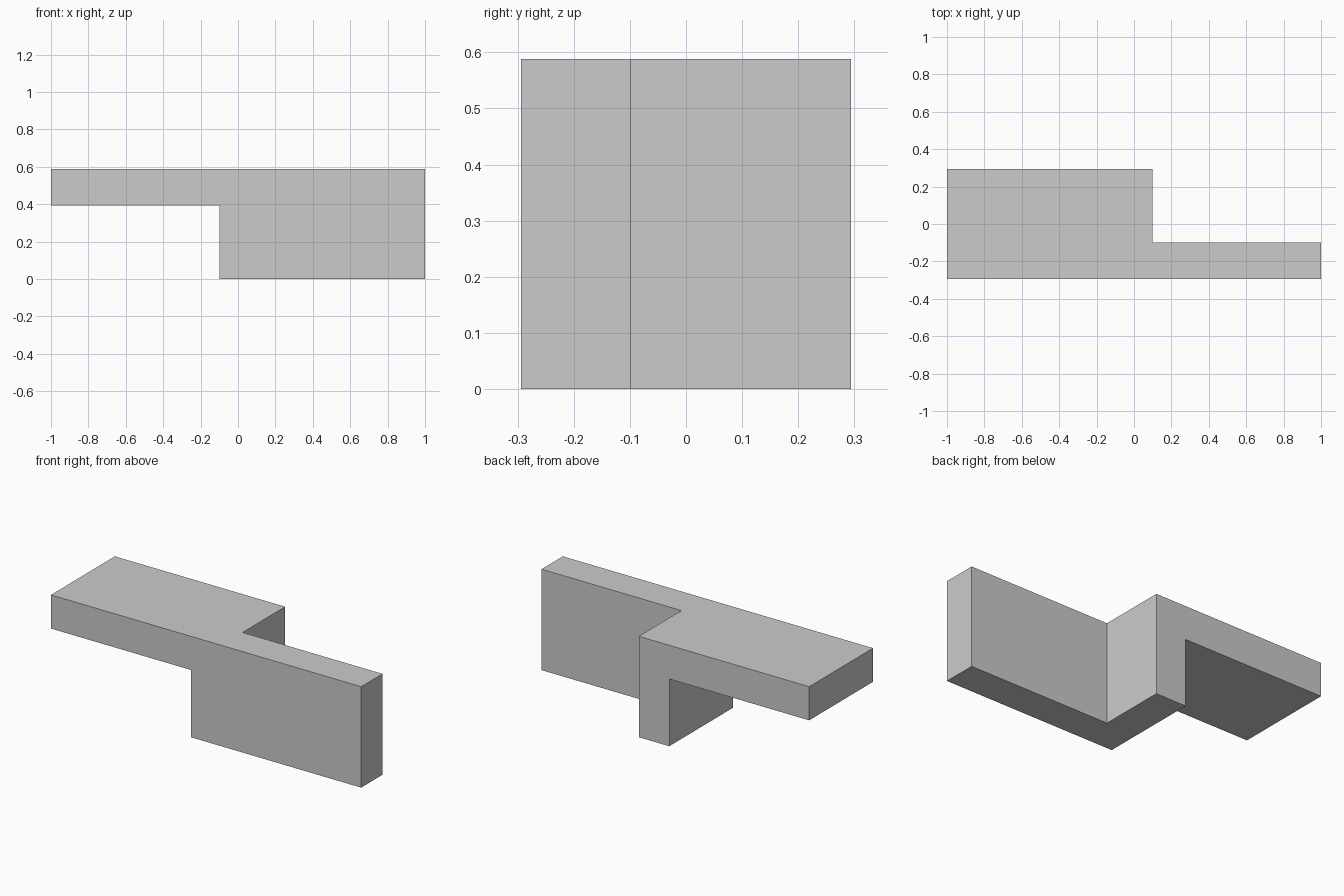
import bpy, bmesh
from math import sin, cos, pi, asin, acos
from mathutils import Matrix, Vector

if "Cube" in bpy.data.objects:
    bpy.data.objects.remove(bpy.data.objects["Cube"], do_unlink=True)

MM = 2 / 102                       # drawn in millimetres, 102 long
LONG, SIDE, THICK, STEP = 51, 15, 10, 5
HOLE_X, SLOT_X = 40, 11
RING, TIP = 7, 4                   # radii of the two ends of the keyhole

grey = bpy.data.materials.new("plain grey")
grey.use_nodes = True
colour = (0.6, 0.6, 0.6, 1)
grey.diffuse_color = colour
grey.node_tree.nodes["Principled BSDF"].inputs["Base Color"].default_value = colour


def prism(name, outline, low, high, frame=Matrix()):
    """Extrude an outline from low to high, then place it with frame."""
    bm = bmesh.new()
    face = bm.faces.new([bm.verts.new((x, y, low)) for x, y in outline])
    extruded = bmesh.ops.extrude_face_region(bm, geom=[face])["geom"]
    tops = [v for v in extruded if isinstance(v, bmesh.types.BMVert)]
    bmesh.ops.translate(bm, verts=tops, vec=(0, 0, high - low))
    bm.transform(Matrix.Scale(MM, 4) @ frame)
    bmesh.ops.recalc_face_normals(bm, faces=bm.faces)
    mesh = bpy.data.meshes.new(name)
    bm.to_mesh(mesh)
    bm.free()
    mesh.materials.append(grey)
    obj = bpy.data.objects.new(name, mesh)
    bpy.context.collection.objects.link(obj)
    return obj


def rect(x0, x1, y0, y1):
    return [(x0, y0), (x1, y0), (x1, y1), (x0, y1)]


def arc(cx, radius, start, end, steps=48):
    return [(cx + radius * cos(start + (end - start) * i / steps),
             radius * sin(start + (end - start) * i / steps)) for i in range(steps + 1)]


def circle(radius):
    return arc(HOLE_X, radius, 0, 2 * pi)[:-1]


def keyhole():
    """Round end about the screw, then a taper to a smaller round tip."""
    neck = pi - acos(3.3 / RING)
    lean = pi / 2 - asin(0.08)
    return arc(HOLE_X, RING, -neck, neck) + arc(SLOT_X, TIP, lean, 2 * pi - lean)


# Bracket body, with a corner removed under one arm and behind the other
bracket = prism("bracket", rect(-LONG, LONG, -SIDE, SIDE), 0, 2 * SIDE)
over = LONG + 5
cutters = [
    prism("under_arm_cutter", rect(-over, -STEP, -over, over), -5, 2 * SIDE - THICK),
    prism("behind_arm_cutter", rect(STEP, over, -STEP, over), -5, 2 * SIDE + 5),
]

# Each arm: screw hole, counterbore outside, keyhole pocket inside
# frames map (along, across, depth from the outer face) to the model
front = Matrix(((1, 0, 0, 0), (0, 0, 1, -SIDE), (0, 1, 0, SIDE), (0, 0, 0, 1)))
top = Matrix(((-1, 0, 0, 0), (0, 1, 0, 0), (0, 0, -1, 2 * SIDE), (0, 0, 0, 1)))
for side, frame in (("front", front), ("top", top)):
    cutters += [
        prism(side + "_hole_cutter", circle(2.5), -2, THICK + 2, frame),
        prism(side + "_counterbore_cutter", circle(4.5), -2, 4, frame),
        prism(side + "_keyhole_cutter", keyhole(), THICK - 3, THICK + 2, frame),
    ]

# Cut everything out and discard the cutters
bpy.ops.object.select_all(action="DESELECT")
bpy.context.view_layer.objects.active = bracket
bracket.select_set(True)
for cutter in cutters:
    cutter.hide_render = True
    mod = bracket.modifiers.new(cutter.name, "BOOLEAN")
    mod.operation, mod.solver, mod.object = "DIFFERENCE", "EXACT", cutter
    bpy.ops.object.modifier_apply(modifier=mod.name)
for cutter in cutters:
    bpy.data.objects.remove(cutter, do_unlink=True)

bpy.ops.object.shade_smooth_by_angle(angle=pi / 6)
